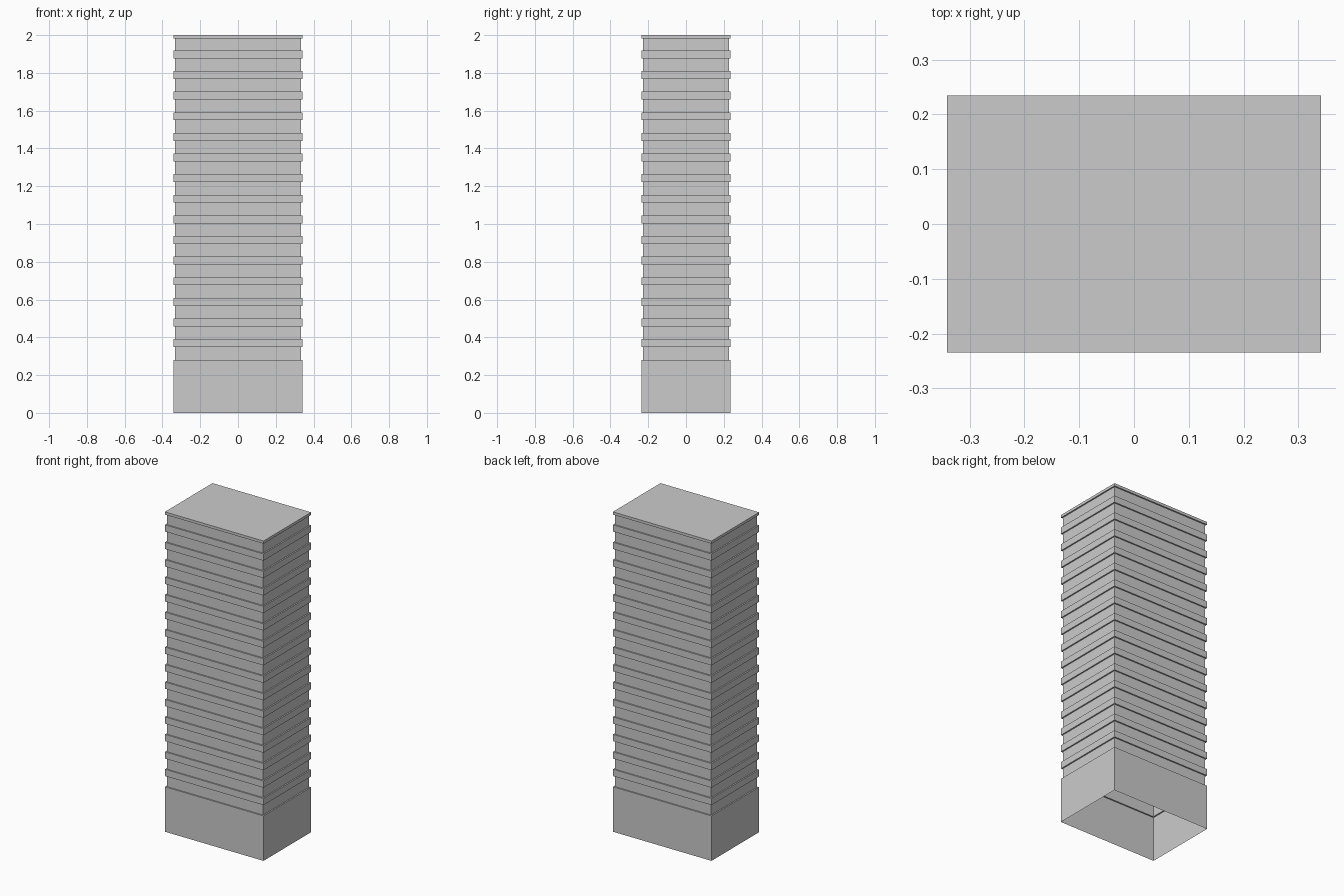
import bpy, bmesh

if "Cube" in bpy.data.objects:
    bpy.data.objects.remove(bpy.data.objects["Cube"])

HX, HY = 0.341, 0.235      # outer half sizes
INSET = 0.0085             # depth of the recessed window strips
BASE_TOP, PITCH, BAND = 0.281, 0.1092, 0.042

# Stepped wall profile: (inset, height) from the ground up
profile = [(0, 0), (0, BASE_TOP)]
for i in range(1, 16):
    top = BASE_TOP + i * PITCH
    profile += [(INSET, top - PITCH), (INSET, top - BAND), (0, top - BAND), (0, top)]
# Last recessed strip and roof slab
profile += [(INSET, BASE_TOP + 15 * PITCH), (INSET, 1.983), (0, 1.983), (0, 2.0)]

# Loft rectangular rings into a shell, open at the bottom and capped by the roof
bm = bmesh.new()
rings = []
for d, z in profile:
    x, y = HX - d, HY - d
    rings.append([bm.verts.new((sx * x, sy * y, z))
                  for sx, sy in ((-1, -1), (1, -1), (1, 1), (-1, 1))])
for a, b in zip(rings, rings[1:]):
    for k in range(4):
        n = (k + 1) % 4
        bm.faces.new((a[k], a[n], b[n], b[k]))
bm.faces.new(rings[-1])

mesh = bpy.data.meshes.new("tower_shell")
bm.to_mesh(mesh)
bm.free()
tower = bpy.data.objects.new("tower_shell", mesh)
bpy.context.collection.objects.link(tower)
